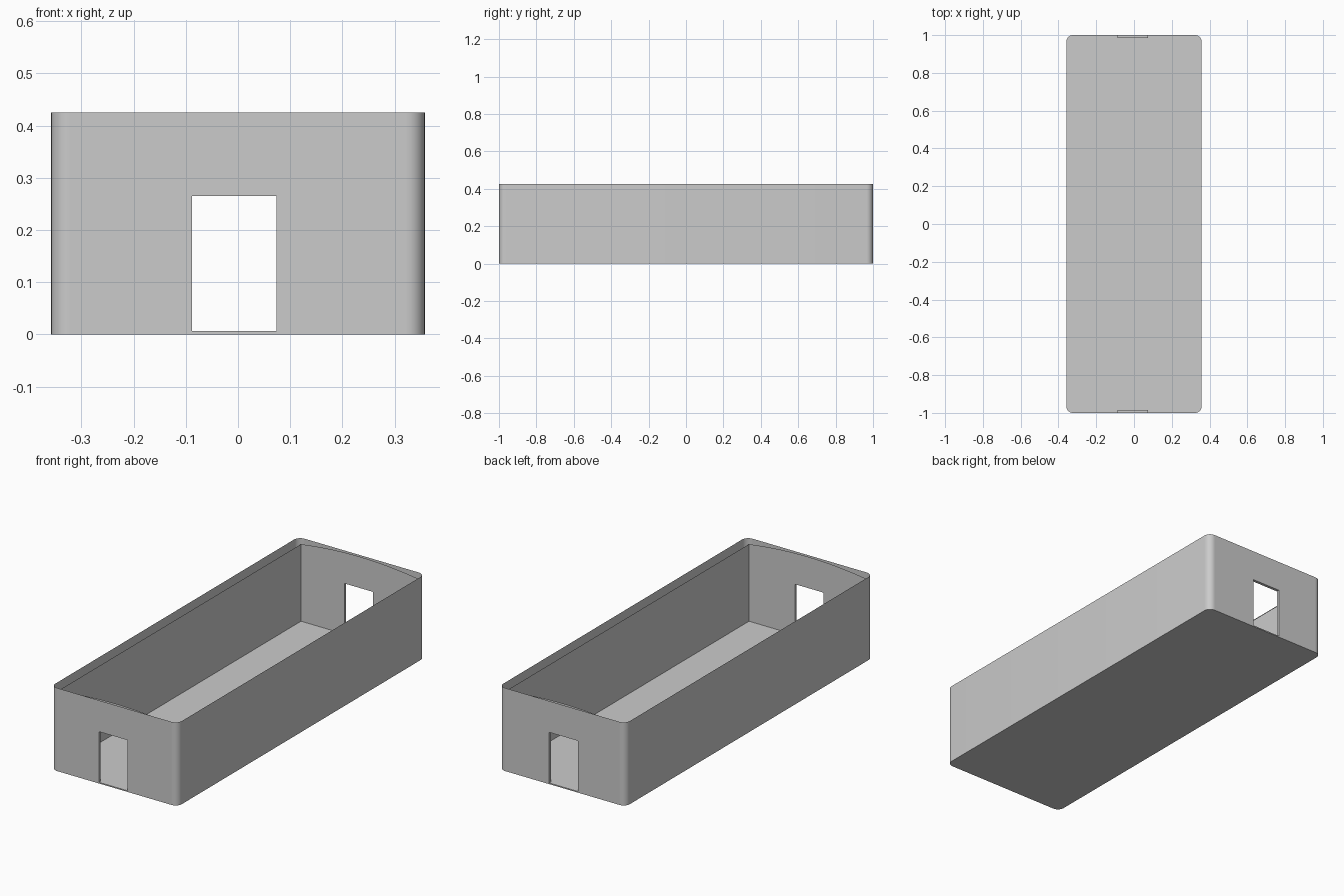
import bpy, bmesh, math

if "Cube" in bpy.data.objects:
    bpy.data.objects.remove(bpy.data.objects["Cube"])

W, L, H = 0.358, 1.0, 0.425          # outer half width, half length, height
R, SEG = 0.035, 8                    # corner radius
IW, IL = 0.333, 0.985                # inner half width and half length
FLOOR, SPRING = 0.006, 0.40          # floor level, side wall top inside
DX0, DX1, DTOP = -0.088, 0.074, 0.265  # doorway


def finish(name, bm):
    bmesh.ops.remove_doubles(bm, verts=bm.verts, dist=1e-5)
    bmesh.ops.recalc_face_normals(bm, faces=bm.faces)
    me = bpy.data.meshes.new(name)
    bm.to_mesh(me)
    bm.free()
    ob = bpy.data.objects.new(name, me)
    bpy.context.collection.objects.link(ob)
    bpy.context.view_layer.objects.active = ob
    ob.select_set(True)
    bpy.ops.object.shade_smooth_by_angle(angle=math.radians(30))
    ob.select_set(False)


def face(bm, pts):
    bm.faces.new([bm.verts.new(p) for p in pts])


def doorway_wall(bm, y, half, top):
    """End wall around the doorway; top lists (x, z) from right to left."""
    outline = [(-half, FLOOR), (DX0, FLOOR), (DX0, DTOP), (DX1, DTOP),
               (DX1, FLOOR), (half, FLOOR)] + top
    face(bm, [(x, y, z) for x, z in outline])


bm = bmesh.new()

# Outer shell: rounded outline, bottom and side walls
outline = []
for cx, cy, a0 in ((1, 1, 0), (-1, 1, 90), (-1, -1, 180), (1, -1, 270)):
    for i in range(SEG + 1):
        a = math.radians(a0 + 90 * i / SEG)
        outline.append((cx * (W - R) + R * math.cos(a), cy * (L - R) + R * math.sin(a)))
face(bm, [(x, y, 0) for x, y in reversed(outline)])
for i, (x0, y0) in enumerate(outline):
    x1, y1 = outline[(i + 1) % len(outline)]
    if abs(y0 - y1) < 1e-6:
        continue                     # end walls carry doorways
    face(bm, [(x0, y0, 0), (x1, y1, 0), (x1, y1, H), (x0, y0, H)])

# Vaulted top line of the inner end walls
arch = []
rise = H - SPRING
rad = (IW * IW + rise * rise) / (2 * rise)
for i in range(25):
    x = IW - 2 * IW * i / 24
    arch.append((x, H - rad + math.sqrt(rad * rad - x * x)))

for s in (-1, 1):
    # Outer end wall and sill strip
    e = W - R
    doorway_wall(bm, s * L, e, [(e, H), (-e, H)])
    face(bm, [(-e, s * L, 0), (e, s * L, 0), (e, s * L, FLOOR), (DX1, s * L, FLOOR),
              (DX0, s * L, FLOOR), (-e, s * L, FLOOR)])
    # Inner end wall
    doorway_wall(bm, s * IL, IW, arch)
    # Door jambs, head and sill
    d = [(DX0, FLOOR), (DX0, DTOP), (DX1, DTOP), (DX1, FLOOR)]
    for i in range(4):
        (xa, za), (xb, zb) = d[i], d[(i + 1) % 4]
        face(bm, [(xa, s * L, za), (xb, s * L, zb), (xb, s * IL, zb), (xa, s * IL, za)])
    # Inner side wall
    face(bm, [(s * IW, -IL, FLOOR), (s * IW, IL, FLOOR),
              (s * IW, IL, SPRING), (s * IW, -IL, SPRING)])

# Inner floor
face(bm, [(-IW, -IL, FLOOR), (DX0, -IL, FLOOR), (DX1, -IL, FLOOR), (IW, -IL, FLOOR),
          (IW, IL, FLOOR), (DX1, IL, FLOOR), (DX0, IL, FLOOR), (-IW, IL, FLOOR)])

finish("room_shell", bm)
